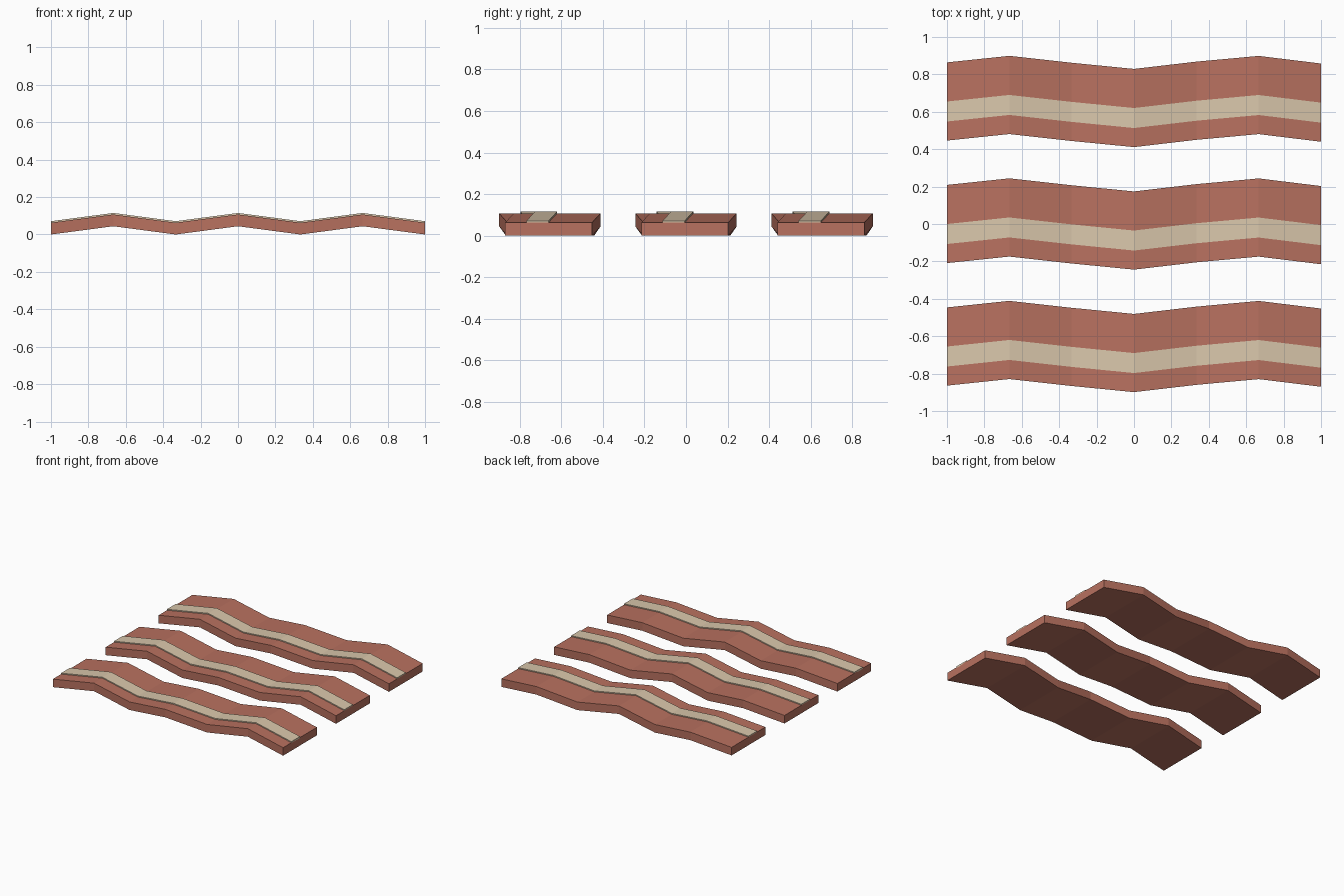
import bpy, bmesh, math

if "Cube" in bpy.data.objects:
    bpy.data.objects.remove(bpy.data.objects["Cube"])


def material(name, color):
    m = bpy.data.materials.new(name)
    m.diffuse_color = (*color, 1)
    m.use_nodes = True
    m.node_tree.nodes["Principled BSDF"].inputs["Base Color"].default_value = m.diffuse_color
    return m


MEAT = material("meat", (0.48, 0.165, 0.115))
FAT = material("fat", (0.70, 0.57, 0.41))

# Wavy centre line: x, sideways sway and zigzag rise at each station
PATH = [(-1 + i / 3, 0.035 * math.sin(1.6 * i), 0.044 * (i % 2)) for i in range(7)]


def wavy_bar(name, y0, y1, z0, z1, mat):
    """Sweep a rectangular section along the wavy path, with closed ends."""
    bm = bmesh.new()
    rings = [[bm.verts.new((x, y + sway, z + rise))
              for y, z in ((y0, z0), (y1, z0), (y1, z1), (y0, z1))]
             for x, sway, rise in PATH]
    for a, b in zip(rings, rings[1:]):
        for j in range(4):
            k = (j + 1) % 4
            bm.faces.new((a[j], a[k], b[k], b[j]))
    bm.faces.new(rings[0])
    bm.faces.new(rings[-1])
    bmesh.ops.recalc_face_normals(bm, faces=bm.faces)
    mesh = bpy.data.meshes.new(name)
    bm.to_mesh(mesh)
    bm.free()
    mesh.materials.append(mat)
    obj = bpy.data.objects.new(name, mesh)
    bpy.context.collection.objects.link(obj)


# Three rashers, each with a raised fat stripe
for n, yc in enumerate((-0.655, 0, 0.655), 1):
    wavy_bar(f"bacon_strip_{n}", yc - 0.209, yc + 0.209, 0, 0.063, MEAT)
    wavy_bar(f"fat_stripe_{n}", yc - 0.107, yc, 0.058, 0.071, FAT)
